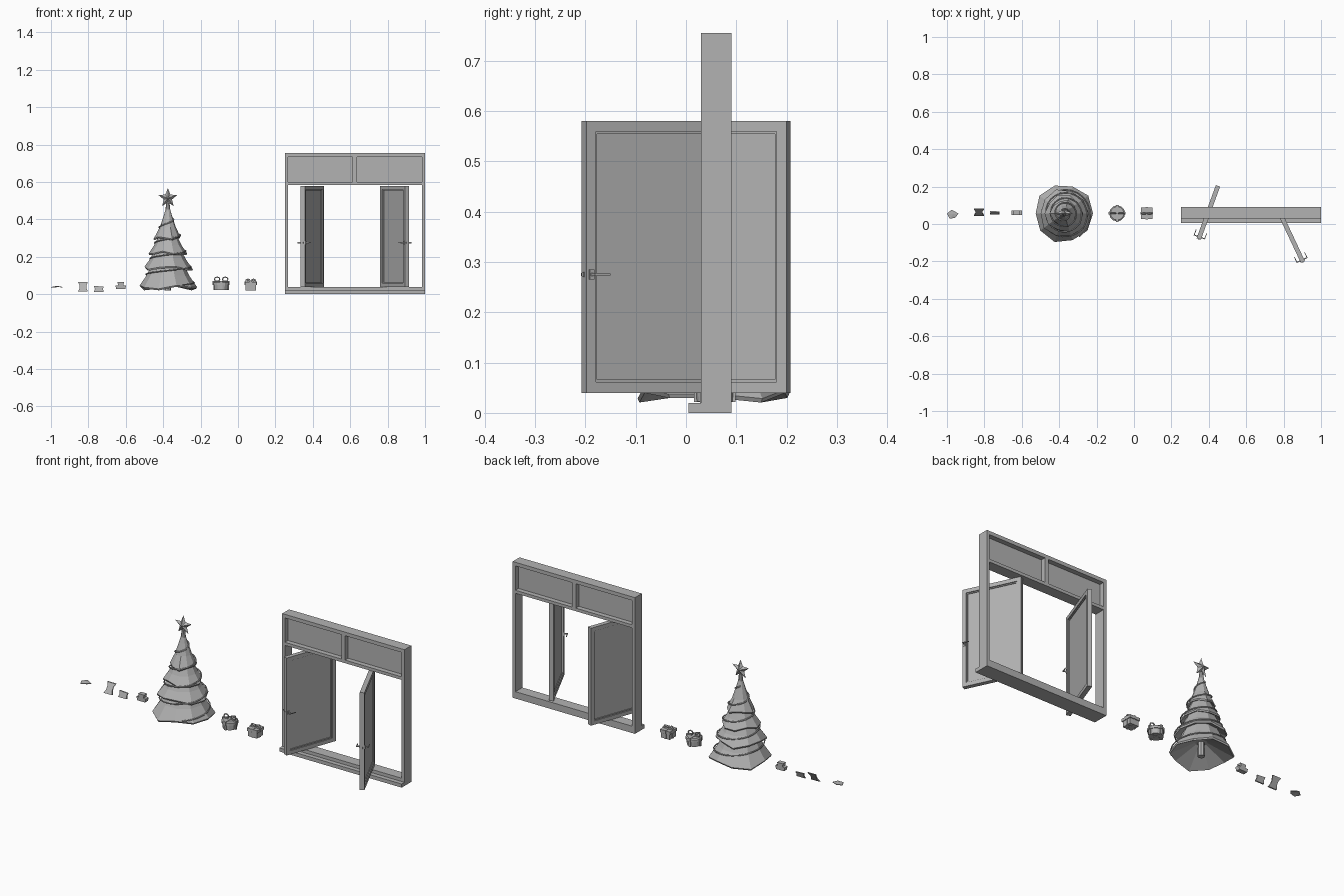
import bpy, bmesh, math
from mathutils import Matrix, Vector

if "Cube" in bpy.data.objects:
    bpy.data.objects.remove(bpy.data.objects["Cube"])

CY = 0.057  # common depth line of all the props
GREY = bpy.data.materials.new("dark_grey")
GREY.diffuse_color = (0.45, 0.45, 0.45, 1)
GREY.use_nodes = True
GREY.node_tree.nodes["Principled BSDF"].inputs["Base Color"].default_value = GREY.diffuse_color


def finish(name, bm):
    bmesh.ops.recalc_face_normals(bm, faces=bm.faces)
    me = bpy.data.meshes.new(name)
    bm.to_mesh(me)
    bm.free()
    me.materials.append(GREY)
    ob = bpy.data.objects.new(name, me)
    bpy.context.collection.objects.link(ob)


def box(bm, x0, x1, y0, y1, z0, z1, m=Matrix()):
    t = Matrix.Translation(((x0 + x1) / 2, (y0 + y1) / 2, (z0 + z1) / 2))
    s = Matrix.Diagonal((x1 - x0, y1 - y0, z1 - z0, 1))
    bmesh.ops.create_cube(bm, size=1, matrix=m @ t @ s)


def border(bm, x0, x1, z0, z1, y0, y1, w, m=Matrix()):
    box(bm, x0, x0 + w, y0, y1, z0, z1, m)
    box(bm, x1 - w, x1, y0, y1, z0, z1, m)
    box(bm, x0 + w, x1 - w, y0, y1, z0, z0 + w, m)
    box(bm, x0 + w, x1 - w, y0, y1, z1 - w, z1, m)


def lathe(bm, rings, n, cx, cy, wobble=None):
    """Rings of (radius, z); wobble(i, k) returns extra (dr, dz)."""
    loops = []
    for i, (r, z) in enumerate(rings):
        lp = []
        for k in range(n):
            a = 2 * math.pi * k / n
            dr, dz = wobble(i, k) if wobble else (0, 0)
            lp.append(bm.verts.new((cx + (r + dr) * math.cos(a), cy + (r + dr) * math.sin(a), z + dz)))
        loops.append(lp)
    for a, b in zip(loops, loops[1:]):
        for k in range(n):
            bm.faces.new((a[k], a[(k + 1) % n], b[(k + 1) % n], b[k]))
    bm.faces.new(loops[0])
    bm.faces.new(loops[-1])


def tube(name, pts, r, cyclic=False):
    cu = bpy.data.curves.new(name, 'CURVE')
    cu.dimensions = '3D'
    cu.bevel_depth = r
    cu.bevel_resolution = 1
    cu.use_fill_caps = True
    cu.materials.append(GREY)
    sp = cu.splines.new('POLY')
    sp.points.add(len(pts) - 1)
    for p, c in zip(sp.points, pts):
        p.co = (*c, 1)
    sp.use_cyclic_u = cyclic
    ob = bpy.data.objects.new(name, cu)
    bpy.context.collection.objects.link(ob)
    bpy.ops.object.select_all(action='DESELECT')
    ob.select_set(True)
    bpy.context.view_layer.objects.active = ob
    bpy.ops.object.convert(target='MESH')


# window frame with sill and transom bars
bm = bmesh.new()
box(bm, 0.25, 0.267, 0.03, 0.09, 0.02, 0.755)
box(bm, 0.983, 1.0, 0.03, 0.09, 0.02, 0.755)
box(bm, 0.267, 0.983, 0.03, 0.09, 0.735, 0.755)
box(bm, 0.267, 0.983, 0.03, 0.09, 0.583, 0.6)
box(bm, 0.267, 0.983, 0.03, 0.09, 0.02, 0.038)
box(bm, 0.25, 1.0, 0.005, 0.09, 0.0, 0.02)
box(bm, 0.613, 0.635, 0.03, 0.09, 0.6, 0.735)
finish("window_frame", bm)

# fixed upper panes
bm = bmesh.new()
for x0, x1 in ((0.267, 0.613), (0.635, 0.983)):
    box(bm, x0, x1, 0.057, 0.063, 0.6, 0.735)
finish("upper_panes", bm)

# open sashes, each running from its handle end to its rear end
for name, a, b in (("left_sash", (0.346, -0.080), (0.449, 0.204)),
                   ("right_sash", (0.903, -0.203), (0.771, 0.078))):
    d = Vector(b) - Vector(a)
    m = Matrix.Translation((*a, 0)) @ Matrix.Rotation(math.atan2(d.y, d.x), 4, 'Z')
    L, h = d.length, 0.012
    bm = bmesh.new()
    border(bm, 0, L, 0.04, 0.58, -h, h, 0.021, m)
    border(bm, 0.021, L - 0.021, 0.061, 0.559, -0.007, 0.007, 0.005, m)
    box(bm, 0.025, L - 0.025, -0.003, 0.003, 0.065, 0.555, m)
    finish(name, bm)
    # lever handles on both faces and the latch on the edge
    bm = bmesh.new()
    for s in (-1, 1):
        f = m @ Matrix.Diagonal((1, s, 1, 1))
        box(bm, 0.006, 0.016, h, h + 0.003, 0.265, 0.285, f)
        box(bm, 0.009, 0.014, h, h + 0.020, 0.272, 0.278, f)
        box(bm, 0.009, 0.043, h + 0.016, h + 0.020, 0.273, 0.277, f)
    box(bm, -0.003, 0.01, -0.004, 0.004, 0.270, 0.280, m)
    finish(name + "_handle", bm)

# tree tiers, jagged low-poly skirts
TX, N = -0.375, 10
tiers = [[(0.03, 0.095), (0.152, 0.030), (0.156, 0.038), (0.114, 0.10), (0.082, 0.165)],
         [(0.06, 0.165), (0.125, 0.135), (0.128, 0.143), (0.097, 0.185), (0.066, 0.245)],
         [(0.05, 0.24), (0.097, 0.215), (0.100, 0.222), (0.073, 0.262), (0.045, 0.32)],
         [(0.03, 0.315), (0.068, 0.295), (0.071, 0.302), (0.042, 0.36), (0.022, 0.42), (0.006, 0.475)]]
for t, prof in enumerate(tiers):
    bm = bmesh.new()

    def wob(i, k, t=t):
        if i not in (1, 2):
            return 0, 0
        w = math.sin(k * 2.1 + t * 1.3)
        return 0.006 * w, -0.011 * w * (1 - t * 0.12)
    lathe(bm, prof, N, TX, CY, wob)
    finish("tree_tier_%d" % (t + 1), bm)

# trunk
bm = bmesh.new()
bmesh.ops.create_cone(bm, cap_ends=True, segments=8, radius1=0.018, radius2=0.016, depth=0.09,
                      matrix=Matrix.Translation((TX, CY, 0.064)))
finish("trunk", bm)

# garland winding up the tree
env = [(0.05, 0.150), (0.10, 0.116), (0.14, 0.130), (0.19, 0.096), (0.225, 0.101),
       (0.27, 0.071), (0.31, 0.070), (0.37, 0.041), (0.44, 0.018)]


def env_r(z):
    for (z0, r0), (z1, r1) in zip(env, env[1:]):
        if z <= z1:
            return r0 + (r1 - r0) * (z - z0) / (z1 - z0)
    return env[-1][1]


pts = []
for i in range(101):
    u = i / 100
    z, a = 0.05 + 0.38 * u, 2 * math.pi * 4.5 * u - 1.0
    r = env_r(z)
    pts.append((TX + r * math.cos(a), CY + r * math.sin(a), z))
tube("garland", pts, 0.0035)

# star with a raised centre and its socket
bm = bmesh.new()
ring = []
for k in range(10):
    r = 0.053 if k % 2 == 0 else 0.023
    a = math.pi / 2 + k * math.pi / 5
    ring.append(bm.verts.new((TX + r * math.cos(a), CY, 0.514 + r * math.sin(a))))
for s in (-1, 1):
    c = bm.verts.new((TX, CY + s * 0.018, 0.514))
    for k in range(10):
        bm.faces.new((ring[k], ring[(k + 1) % 10], c))
finish("star", bm)
bm = bmesh.new()
bmesh.ops.create_cone(bm, cap_ends=True, segments=8, radius1=0.014, radius2=0.009, depth=0.045,
                      matrix=Matrix.Translation((TX, CY, 0.465)))
finish("star_socket", bm)


def bow(name, cx, z, w, h, r):
    for s in (-1, 1):
        loop = [(cx + s * (w * 0.6 + w * 0.4 * math.cos(a)), CY, z + h / 2 + h / 2 * math.sin(a))
                for a in [k * math.pi / 4 for k in range(8)]]
        tube(name, loop, r, True)


def ribbons(name, cx, r, z0, z1, z2):
    """Two crossing bands around a gift: lower body and wider lid."""
    bm = bmesh.new()
    for a in (0, math.pi / 2):
        m = Matrix.Translation((cx, CY, 0)) @ Matrix.Rotation(a, 4, 'Z')
        box(bm, -r, r, -0.006, 0.006, z0, z1, m)
        box(bm, -r - 0.004, r + 0.004, -0.006, 0.006, z1, z2, m)
    finish(name, bm)


# round gift with lid, ribbons and bow
GX = -0.09
bm = bmesh.new()
lathe(bm, [(0.037, 0.023), (0.039, 0.05), (0.043, 0.05), (0.043, 0.064), (0.036, 0.069)], 12, GX, CY)
finish("round_gift", bm)
ribbons("round_gift_ribbon", GX, 0.041, 0.022, 0.05, 0.071)
bow("round_gift_bow", GX, 0.069, 0.036, 0.023, 0.0035)

# square gift with lid, ribbons and bow
SX = 0.068
bm = bmesh.new()
box(bm, SX - 0.027, SX + 0.027, CY - 0.027, CY + 0.027, 0.02, 0.055)
box(bm, SX - 0.031, SX + 0.031, CY - 0.031, CY + 0.031, 0.05, 0.066)
finish("square_gift", bm)
ribbons("square_gift_ribbon", SX, 0.029, 0.019, 0.05, 0.068)
bow("square_gift_bow", SX, 0.067, 0.025, 0.012, 0.005)


def slab(name, outline, y0, y1, cx, cz, shear=0.0):
    """Extrude an x-z outline in depth; shear slants it backward with height."""
    bm = bmesh.new()
    rows = [[bm.verts.new((cx + x, y + shear * z, cz + z)) for x, z in outline] for y in (y0, y1)]
    n = len(outline)
    bm.faces.new(rows[0])
    bm.faces.new(rows[1])
    for k in range(n):
        bm.faces.new((rows[0][k], rows[0][(k + 1) % n], rows[1][(k + 1) % n], rows[1][k]))
    finish(name, bm)


# loose ornaments: stepped piece and two slanted ribbons
slab("stepped_ornament", [(-0.029, 0.002), (-0.024, -0.018), (0.024, -0.018), (0.029, 0.002),
     (0.014, 0.003), (0.018, 0.021), (-0.018, 0.021), (-0.014, 0.003)], 0.047, 0.072, -0.627, 0.045)
slab("small_ribbon", [(-0.026, 0.015), (-0.021, 0), (-0.026, -0.016), (0.026, -0.016), (0.022, 0), (0.026, 0.012)],
     0.056, 0.063, -0.744, 0.029, 0.4)
slab("large_ribbon", [(-0.026, 0.025), (-0.018, 0.008), (-0.018, -0.008), (-0.026, -0.025),
     (0.026, -0.025), (0.018, -0.008), (0.018, 0.008), (0.026, 0.025)],
     0.060, 0.067, -0.829, 0.04, 0.65)

# thin curled leaf lying flat
bm = bmesh.new()
leaf = ((-1.0, 0.056, 0.035), (-0.975, 0.076, 0.040), (-0.938, 0.056, 0.036),
        (-0.955, 0.034, 0.039), (-0.985, 0.028, 0.036), (-0.968, 0.052, 0.042))
low, top = [[bm.verts.new((x, y, z + dz)) for x, y, z in leaf] for dz in (0, 0.003)]
for k in range(5):
    j = (k + 1) % 5
    for p in (low, top):
        bm.faces.new((p[k], p[j], p[5]))
    bm.faces.new((low[k], low[j], top[j], top[k]))
finish("leaf", bm)
